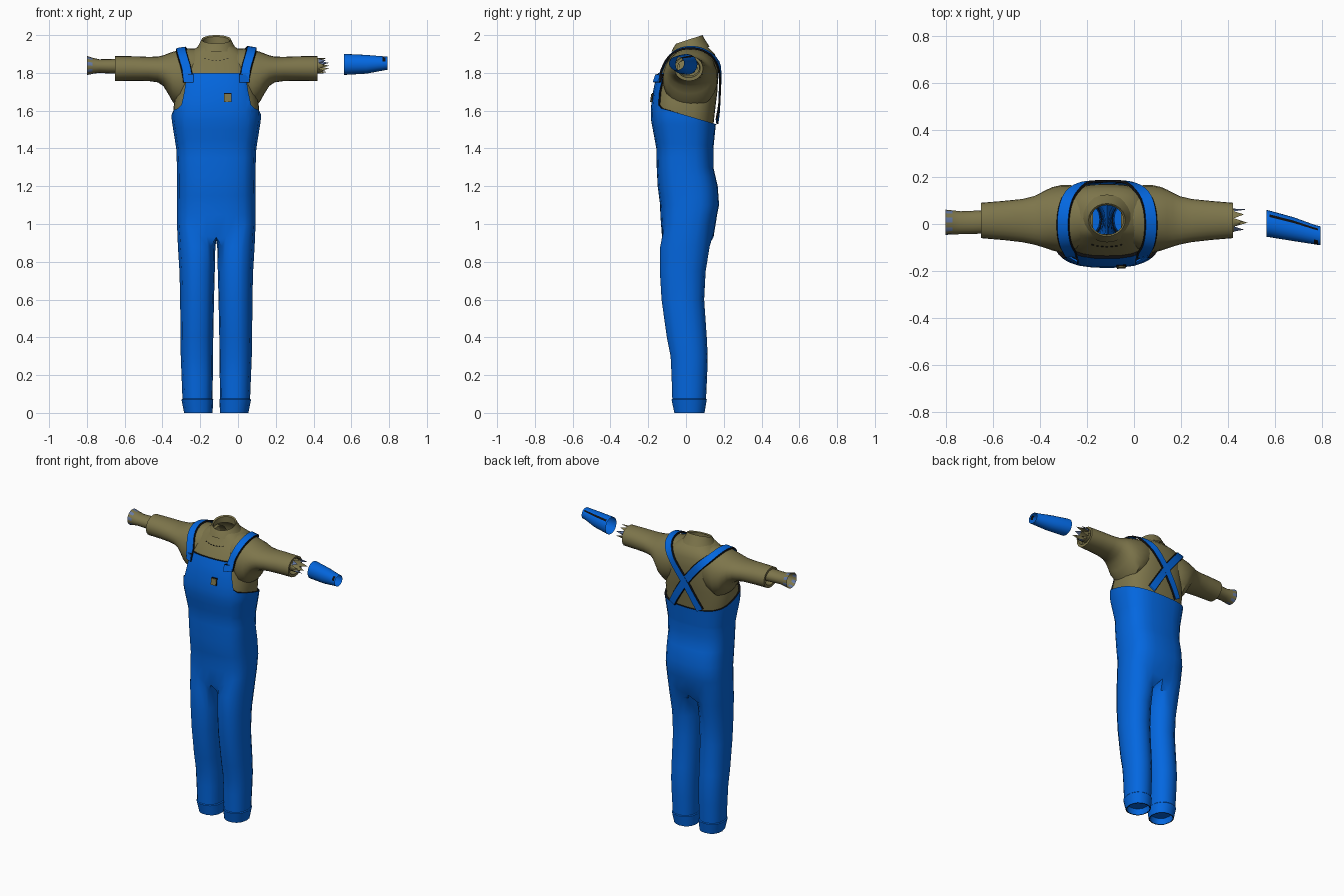
import bpy, bmesh, math
from mathutils import Vector
from mathutils.bvhtree import BVHTree

cube = bpy.data.objects.get("Cube")
if cube:
    bpy.data.objects.remove(cube, do_unlink=True)

CX = -0.115  # middle of the garment


def material(name, r, g, b):
    m = bpy.data.materials.new(name)
    m.use_nodes = True
    m.diffuse_color = (r, g, b, 1)
    bsdf = next(n for n in m.node_tree.nodes if n.type == 'BSDF_PRINCIPLED')
    bsdf.inputs["Base Color"].default_value = (r, g, b, 1)
    bsdf.inputs["Roughness"].default_value = 0.8
    return m


BLUE = material("denim blue", 0.001, 0.135, 0.74)
OLIVE = material("olive cloth", 0.205, 0.178, 0.07)
BLACK = material("black edging", 0.004, 0.004, 0.005)
FADED = material("faded blue", 0.13, 0.19, 0.36)


def finish(name, bm, mats, angle=40):
    bmesh.ops.remove_doubles(bm, verts=bm.verts, dist=0.0004)
    bmesh.ops.recalc_face_normals(bm, faces=bm.faces)
    me = bpy.data.meshes.new(name)
    bm.to_mesh(me)
    bm.free()
    for m in mats:
        me.materials.append(m)
    ob = bpy.data.objects.new(name, me)
    bpy.context.collection.objects.link(ob)
    bpy.ops.object.select_all(action='DESELECT')
    ob.select_set(True)
    bpy.context.view_layer.objects.active = ob
    bpy.ops.object.shade_smooth_by_angle(angle=math.radians(angle))


def loft(bm, rings, rule=None):
    rows = [[bm.verts.new(p) for p in ring] for ring in rings]
    n = len(rows[0])
    for i in range(len(rows) - 1):
        for k in range(n):
            j = (k + 1) % n
            f = bm.faces.new((rows[i][k], rows[i][j], rows[i + 1][j], rows[i + 1][k]))
            f.material_index = rule(i, k) if rule else 0
    return rows


def power(v, e):
    return math.copysign(abs(v) ** (2 / e), v)


def oval(lo_a, hi_a, lo_b, hi_b, a, e=2.0):
    """Point on a rounded-square outline filling the given extents."""
    return ((lo_a + hi_a) / 2 + (hi_a - lo_a) / 2 * power(math.cos(a), e),
            (lo_b + hi_b) / 2 + (hi_b - lo_b) / 2 * power(math.sin(a), e))


def angles(n):
    return [2 * math.pi * k / n for k in range(n)]


# Body outline by height: z, half width, front y, back y
BODY = [(1.00, .208, -.135, .155), (1.10, .208, -.137, .175), (1.20, .207, -.150, .168),
        (1.30, .208, -.155, .145), (1.40, .212, -.157, .145), (1.55, .236, -.185, .160),
        (1.62, .238, -.187, .168), (1.70, .226, -.175, .178), (1.78, .215, -.158, .182),
        (1.84, .205, -.125, .180), (1.90, .170, -.085, .165), (1.935, .115, -.065, .130),
        (1.95, .085, -.055, .100)]
E = 2.8


def body(z):
    for a, b in zip(BODY, BODY[1:]):
        if z <= b[0]:
            t = max(0, (z - a[0]) / (b[0] - a[0]))
            return [p + (q - p) * t for p, q in zip(a[1:], b[1:])]
    return BODY[-1][1:]


def body_point(a, z, inset=0.0):
    w, y0, y1 = body(z)
    x, y = oval(CX - w + inset, CX + w - inset, y0 + inset, y1 - inset, a, E)
    return Vector((x, y, z))


def seat_point(a):
    """Outline where legs meet the torso, dipping at the middle."""
    dip = abs(math.sin(a)) ** 8
    p = body_point(a, 1.0)
    return Vector((p.x, p.y * (1 - .06 * dip), 1.0 - .07 * dip))


def front_y(dx, z):
    w, y0, y1 = body(z)
    return (y0 + y1) / 2 - (y1 - y0) / 2 * max(0, 1 - abs(dx / w) ** E) ** (1 / E)


# Columns of the trousers from front middle round one side to back middle
FRONT = [0, .25, .5, .66, .73, .75, .78, .86, .95, 1]
HALF = [-math.acos(u ** (E / 2)) for u in FRONT] + [math.radians(15 * k) for k in range(1, 7)]
BIB_TOP = [1.8, 1.8, 1.8, 1.8, 1.8, 1.7, 1.63, 1.612]


def full_ring(points):
    return points + [(2 * CX - p[0], p[1], p[2]) for p in points[-2:0:-1]]


# Trousers with bib: two legs welded to a torso whose top edge rises in front
LEG = [(.04, .03, .16, -.05, .088), (0, .025, .165, -.056, .092), (0, .02, .17, -.062, .098),
       (.07, .016, .184, -.077, .11), (.075, .021, .179, -.073, .106),
       (.2, .018, .184, -.077, .112), (.3, .017, .188, -.082, .115), (.4, .016, .19, -.102, .11),
       (.6, .012, .191, -.13, .096), (.75, .008, .195, -.139, .104), (.88, .005, .203, -.137, .125)]
bm = bmesh.new()
for s in (-1, 1):
    around = [1.5 * a for a in HALF] + [math.radians(d) for d in (157.5, 180, 202.5)]
    rings = []
    for z, xi, xo, y0, y1 in LEG:
        pts = [oval(xi, xo, y0, y1, a, 2.2) for a in around]
        rings.append([(CX + s * x, y, z) for x, y in pts])
    top = [seat_point(a) for a in HALF]
    top = [(CX + s * (p.x - CX), p.y, p.z) for p in top]
    top += [(CX, .07, .915), (CX, 0, .91), (CX, -.06, .915)]
    rows = loft(bm, rings + [top], lambda i, k: int(i == 1))
    bm.faces.new(rows[0])

edge = [1.575 - 0.29 * body_point(a, 1.55).y for a in HALF]
edge[:len(BIB_TOP)] = BIB_TOP
rings = [full_ring([seat_point(a) for a in HALF])]
rings += [full_ring([body_point(a, z) for a in HALF]) for z in (1.05, 1.1, 1.15, 1.2, 1.25, 1.3, 1.35, 1.4)]
for i in range(1, 9):
    rings.append(full_ring([body_point(a, 1.4 + (h - 1.4) * i / 8) for a, h in zip(HALF, edge)]))
rings.append(full_ring([body_point(a, h, .012) for a, h in zip(HALF, edge)]))
loft(bm, rings, lambda i, k: int(i == len(rings) - 2))
finish("trousers_with_bib", bm, [BLUE, BLACK])

# Shirt: torso plus flared sleeves with turned-in ends
SLEEVE = [(.06, -.07, .14, 1.70, 1.93), (.14, -.112, .164, 1.64, 1.93), (.19, -.122, .166, 1.615, 1.922),
          (.23, -.113, .157, 1.645, 1.912), (.255, -.104, .146, 1.69, 1.903), (.28, -.096, .133, 1.73, 1.893),
          (.31, -.087, .118, 1.75, 1.886), (.36, -.077, .106, 1.757, 1.885), (.44, -.068, .098, 1.758, 1.888),
          (.535, -.06, .09, 1.757, 1.889), (.535, -.045, .075, 1.775, 1.875), (.50, -.045, .07, 1.785, 1.87)]


def tube(bm, table, s=1, origin=CX, n=24, rule=None):
    loft(bm, [[(origin + s * d, *oval(y0, y1, z0, z1, a, 2.1)) for a in angles(n)]
              for d, y0, y1, z0, z1 in table], rule)


bm = bmesh.new()
loft(bm, [[body_point(a, z, .012) for a in angles(32)]
          for z in (1.46, 1.55, 1.62, 1.66, 1.7, 1.74, 1.78, 1.81, 1.84, 1.87, 1.9, 1.92, 1.935, 1.95)])
for s in (-1, 1):
    tube(bm, SLEEVE, s)
bm.normal_update()
skin = BVHTree.FromBMesh(bm)
finish("shirt", bm, [OLIVE])

# Collar, higher at the back
bm = bmesh.new()
rings = []
for w, y0, y1, zf, zb in [(.108, -.078, .125, 1.912, 1.938), (.09, -.066, .104, 1.935, 1.97),
                          (.078, -.052, .087, 1.955, 2.0), (.07, -.046, .08, 1.95, 1.992),
                          (.072, -.046, .082, 1.925, 1.95)]:
    pts = [oval(CX - w, CX + w, y0, y1, a) for a in angles(24)]
    rings.append([(x, y, zf + (zb - zf) * (y - y0) / (y1 - y0)) for x, y in pts])
loft(bm, rings)
finish("collar", bm, [OLIVE])

# Right undersleeve with faded torn end
bm = bmesh.new()
tube(bm, [(.50, -.04, .06, 1.795, 1.875), (.57, -.042, .056, 1.797, 1.873), (.62, -.043, .054, 1.8, 1.872),
          (.655, -.045, .058, 1.795, 1.88), (.685, -.046, .061, 1.788, 1.89)], -1, n=16,
     rule=lambda i, k: int(i == 3 and k % 2))
finish("right_undersleeve", bm, [OLIVE, FADED])

# Left undersleeve torn into spikes
bm = bmesh.new()
tube(bm, [(d, -.035, .065, 1.795, 1.88) for d in (.49, .54)], n=18)
for k in range(9):
    a = [2 * math.pi * (k + t) / 9 for t in (0, .5, 1)]
    p = [oval(-.035, .065, 1.795, 1.88, b, 2.1) for b in a]
    tip = .597 - .015 * (k % 2)
    f = bm.faces.new([bm.verts.new((CX + d, *q)) for d, q in zip((.54, tip, .54), p)])
    f.material_index = int(k % 3 == 0)
finish("left_undersleeve", bm, [OLIVE, FADED])

# Detached blue forearm tube with a dark slit along the upper back
bm = bmesh.new()
tube(bm, [(.562, -.055, .06, 1.79, 1.9), (.575, -.056, .057, 1.79, 1.9), (.68, -.073, .028, 1.796, 1.895),
          (.765, -.086, -.003, 1.812, 1.888), (.782, -.089, -.008, 1.815, 1.887), (.792, -.09, -.01, 1.815, 1.886)],
     origin=0, n=24, rule=lambda i, k: int((k == 3 and 0 < i < 4) or (k in (8, 9, 10) and i == 3)))
finish("forearm_tube", bm, [BLUE, BLACK])

# Shoulder straps with bevelled black edges, crossing on the back
STRAP = [(.15, -.152, 1.755), (.157, -.125, 1.82), (.178, -.085, 1.885), (.188, -.02, 1.925), (.183, .06, 1.925),
         (.16, .13, 1.9), (.105, .175, 1.845), (.055, .181, 1.785), (0, .18, 1.715), (-.06, .176, 1.62),
         (-.115, .166, 1.525)]
middle = Vector((CX, .02, 1.75))
for s, side in ((-1, "right"), (1, "left")):
    ctrl = [Vector((CX + s * x, y, z)) for x, y, z in STRAP]
    path = [a.lerp(b, t / 3) for a, b in zip(ctrl, ctrl[1:]) for t in range(3)] + [ctrl[-1]]
    spots = []
    for p in path:
        q, n, _, _ = skin.find_nearest(p)
        if n.dot(p - middle) < 0:
            n = -n
        spots.append((q + n * min(.024, max(.012 + .002 * s, (p - q).dot(n))), n))
    rings = []
    for i in range(len(spots)):
        near = spots[max(0, i - 1):i + 2]
        p = sum((v[0] for v in near), Vector()) / len(near)
        n = sum((v[1] for v in near), Vector()).normalized()
        across = (near[-1][0] - near[0][0]).cross(n).normalized() * .023
        up = n * .005
        rings.append([p - across + up, p + across + up, p + across * 1.2 - up, p - across * 1.2 - up])
    bm = bmesh.new()
    loft(bm, rings, lambda i, k: k % 2)
    finish(side + "_strap", bm, [BLUE, BLACK])


def plate(name, dx, z, w, h, lift, mat, thick=.008):
    """Thin plate lying on the front of the body."""
    bm = bmesh.new()
    bmesh.ops.create_cube(bm, size=1)
    for v in bm.verts:
        x, zz = dx + v.co.x * w, z + v.co.z * h
        v.co = (CX + x, front_y(x, zz) - lift + v.co.y * thick, zz)
    finish(name, bm, [mat], 30)


# Buckles, pocket patch, neck stitching
for s, side in ((-1, "right"), (1, "left")):
    plate(side + "_buckle_edge", s * .148, 1.772, .054, .044, .015, BLACK)
    plate(side + "_buckle", s * .148, 1.772, .048, .038, .021, BLUE)
plate("pocket_patch_edge", .06, 1.67, .04, .048, .001, BLACK, .006)
plate("pocket_patch", .06, 1.668, .036, .042, .004, OLIVE)
for k in range(-3, 4):
    plate("neck_stitch", k * .02, 1.866 + .001 * k * k, .01, .002, -.011, BLACK, .004)
